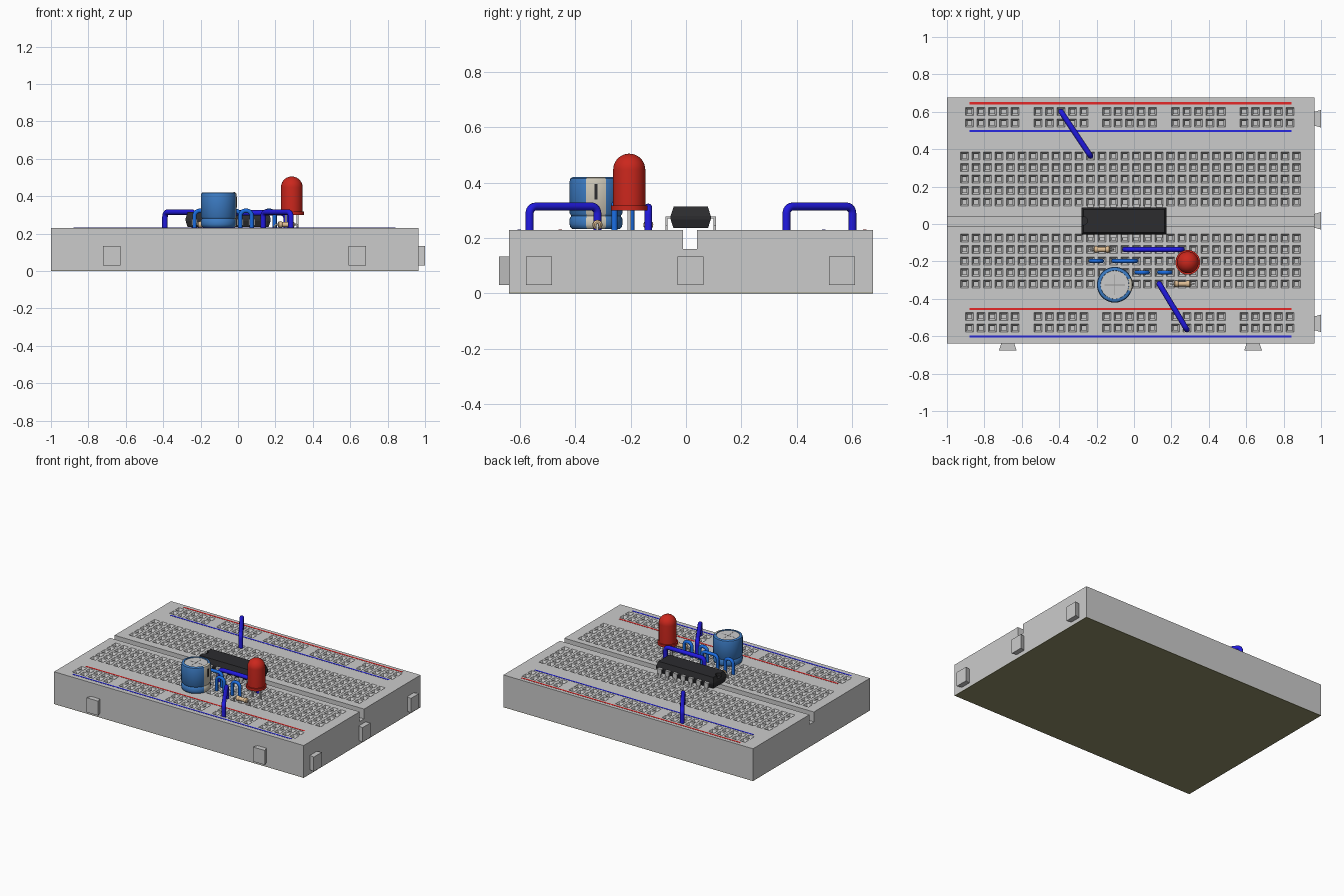
import bpy, bmesh
from math import radians, sin, cos, pi
from mathutils import Vector

if "Cube" in bpy.data.objects:
    bpy.data.objects.remove(bpy.data.objects["Cube"])

X0, X1, Y0, Y1, H = -1.0, 0.965, -0.64, 0.675, 0.23   # board extents
P = 0.0612                                            # hole pitch
ROW = {c: 0.363 - P * i for i, c in enumerate("abcde")}
ROW.update({c: -0.075 - P * i for i, c in enumerate("fghij")})


def col(n):
    return 0.869 - P * (n - 1)


def rail(k):
    return -0.88 + P * k


def mat(name, *rgb):
    m = bpy.data.materials.new(name)
    m.diffuse_color = (*rgb, 1)
    m.use_nodes = True
    m.node_tree.nodes["Principled BSDF"].inputs["Base Color"].default_value = m.diffuse_color
    return m


RED = mat("red_print", 0.8, 0.02, 0.02)
BLUE = mat("blue_print", 0.02, 0.02, 0.75)
WIRE = mat("dark_blue", 0.015, 0.01, 0.75)
WIRE2 = mat("light_blue", 0.01, 0.15, 0.75)
CAN = mat("can_blue", 0.045, 0.2, 0.55)
STRIPE = mat("stripe_beige", 0.62, 0.58, 0.48)
BLACK = mat("black", 0.025, 0.025, 0.028)
LED = mat("led_red", 0.6, 0.02, 0.012)
TAN = mat("resistor_tan", 0.75, 0.52, 0.3)
BACK = mat("backing_olive", 0.28, 0.27, 0.14)


def finish(bm, name, m=None, smooth=False):
    bmesh.ops.remove_doubles(bm, verts=bm.verts, dist=1e-5)
    me = bpy.data.meshes.new(name)
    bm.to_mesh(me)
    bm.free()
    ob = bpy.data.objects.new(name, me)
    bpy.context.collection.objects.link(ob)
    if m:
        me.materials.append(m)
    if smooth:
        bpy.ops.object.select_all(action='DESELECT')
        bpy.context.view_layer.objects.active = ob
        ob.select_set(True)
        bpy.ops.object.shade_smooth_by_angle(angle=radians(35))
    return ob


def face(bm, pts):
    bm.faces.new([bm.verts.new(p) for p in pts])


def rect(x0, x1, y0, y1, z):
    return [(x0, y0, z), (x1, y0, z), (x1, y1, z), (x0, y1, z)]


def loft(bm, rings, caps=True):
    # rings run counter-clockwise seen from above, lowest first
    for a, b in zip(rings, rings[1:]):
        n = len(a)
        for k in range(n):
            j = (k + 1) % n
            face(bm, [a[k], a[j], b[j], b[k]])
    if caps:
        face(bm, rings[0][::-1])
        face(bm, rings[-1])


def box(name, x0, x1, y0, y1, z0, z1, m=None):
    bm = bmesh.new()
    loft(bm, [rect(x0, x1, y0, y1, z0), rect(x0, x1, y0, y1, z1)])
    return finish(bm, name, m)


def lathe(name, prof, loc, m=None, n=40, start=0.0, sweep=2 * pi):
    bm = bmesh.new()
    for i in range(n):
        a, b = (start + sweep * t / n for t in (i, i + 1))
        for (r, z), (s, w) in zip(prof, prof[1:]):
            q = [(r * cos(a), r * sin(a), z), (r * cos(b), r * sin(b), z),
                 (s * cos(b), s * sin(b), w), (s * cos(a), s * sin(a), w)]
            if r == 0:
                q.pop(1)
            elif s == 0:
                q.pop(3)
            face(bm, q)
    ob = finish(bm, name, m, True)
    ob.location = loc
    return ob


def wire(name, p, q, top, r, bend, m=None, bottom=0.15):
    # staple-shaped lead with rounded corners
    p, q = Vector((*p, 0)), Vector((*q, 0))
    d, up = (q - p).normalized(), Vector((0, 0, 1))
    pts = [p + up * bottom]
    for base, s in ((p, 1), (q, -1)):
        arc = [base + d * s * bend * (1 - cos(a)) + up * (top - bend + bend * sin(a))
               for a in (i * pi / 12 for i in range(7))]
        pts += arc if s > 0 else arc[::-1]
    pts.append(q + up * bottom)
    cu = bpy.data.curves.new(name, 'CURVE')
    cu.dimensions = '3D'
    cu.bevel_depth, cu.bevel_resolution, cu.use_fill_caps = r, 3, True
    sp = cu.splines.new('POLY')
    sp.points.add(len(pts) - 1)
    for sp_pt, v in zip(sp.points, pts):
        sp_pt.co = (*v, 1)
    if m:
        cu.materials.append(m)
    bpy.context.collection.objects.link(bpy.data.objects.new(name, cu))


# Board: grooved end profile swept along x, top faces built with square funnel holes
bm = bmesh.new()
prof = [(Y0, 0.003), (Y1, 0.003), (Y1, H), (0.04, H), (0.04, 0.16), (-0.01, 0.16), (-0.01, H), (Y0, H)]
face(bm, [(X1, *p) for p in prof])
face(bm, [(X0, *p) for p in prof[::-1]])
for k in (0, 1, 3, 4, 5, 7):
    p, q = prof[k], prof[(k + 1) % 8]
    face(bm, [(X1, *p), (X0, *p), (X0, *q), (X1, *q)])


def breaks(lo, centres, hi, h=0.0215):
    return [lo] + [c + s for c in sorted(centres) for s in (-h, h)] + [hi]


def band(y0, y1, rows, cols):
    xs, ys = breaks(X0, cols, X1), breaks(y0, rows, y1)
    for i, (a, b) in enumerate(zip(xs, xs[1:])):
        for j, (c, d) in enumerate(zip(ys, ys[1:])):
            if i % 2 and j % 2:
                t = 0.0105
                rings = [rect(a, b, c, d, H)] + [rect(a + t, b - t, c + t, d - t, H - z) for z in (0.018, 0.11)]
                loft(bm, rings, caps=False)
                face(bm, rings[-1])
            else:
                face(bm, rect(a, b, c, d, H))


columns = [col(n) for n in range(1, 31)]
rail_cols = [rail(g * 6 + k) for g in range(5) for k in range(5)]
band(Y0, -0.41, (-0.556, -0.495), rail_cols)
band(-0.41, -0.01, [ROW[c] for c in "fghij"], columns)
band(0.04, 0.45, [ROW[c] for c in "abcde"], columns)
band(0.45, Y1, (0.54, 0.601), rail_cols)
finish(bm, "board")
box("backing_sheet", X0, X1, Y0, Y1, 0, 0.003, BACK)

# Dovetail tabs on the right end and the front
for i, y in enumerate((-0.531, 0.017, 0.563)):
    bm = bmesh.new()
    loft(bm, [[(X1, y - 0.037, z), (1.0, y - 0.047, z), (1.0, y + 0.047, z), (X1, y + 0.037, z)]
              for z in (0.03, 0.133)])
    finish(bm, f"right_tab_{i}")
for i, x in enumerate((-0.675, 0.637)):
    bm = bmesh.new()
    loft(bm, [[(x - 0.047, -0.675, z), (x + 0.047, -0.675, z), (x + 0.035, Y0, z), (x - 0.035, Y0, z)]
              for z in (0.03, 0.133)])
    finish(bm, f"front_tab_{i}")

# Coloured power rail lines
for i, (y, m) in enumerate(((0.645, RED), (0.497, BLUE), (-0.454, RED), (-0.602, BLUE))):
    box(f"rail_line_{i}", -0.88, 0.843, y - 0.006, y + 0.006, H - 0.001, H + 0.001, m)

# Chip body with drafted sides and an end notch
cx, cy = -0.053, 0.017
bm = bmesh.new()
loft(bm, [rect(cx - 0.227 + t, cx + 0.227 - t, cy - 0.0725 + t, cy + 0.0725 - t, z)
          for z, t in ((0.236, 0.01), (0.268, 0), (0.28, 0), (0.314, 0.011))])
chip = finish(bm, "chip_body", BLACK)
cutter = lathe("notch_cutter", [(0, 0.29), (0.022, 0.29), (0.022, 0.34), (0, 0.34)], (cx - 0.218, cy, 0), BLACK, 24)
cutter.hide_render = True
cutter.hide_set(True)
mod = chip.modifiers.new("notch", 'BOOLEAN')
mod.operation, mod.object = 'DIFFERENCE', cutter

# Chip pins, seven per side: shoulder, wide upper leg, narrow tip
bm = bmesh.new()
for n in range(13, 20):
    x = col(n)
    for s in (-1, 1):
        for w, a, b, z0, z1 in ((0.017, 0.065, 0.091, 0.27, 0.278), (0.017, 0.083, 0.091, 0.243, 0.27),
                                (0.008, 0.083, 0.091, 0.15, 0.243)):
            ya, yb = sorted((cy + s * a, cy + s * b))
            loft(bm, [rect(x - w, x + w, ya, yb, z) for z in (z0, z1)])
finish(bm, "chip_pins")

# Capacitor: crimped sleeve, beige stripe with dark mark, scored metal top
cap = (-0.103, -0.325, 0)
sleeve = [(0.085, 0.233), (0.093, 0.24), (0.0955, 0.25), (0.0955, 0.27), (0.089, 0.28), (0.0955, 0.29),
          (0.0955, 0.405), (0.092, 0.416), (0.085, 0.42), (0.076, 0.42)]
lathe("capacitor_sleeve", [(0, 0.233)] + sleeve + [(0.075, 0.413), (0, 0.413)], cap, CAN, 48)
lathe("capacitor_stripe", [(r + 0.0008, z + (0.0008 if z > 0.4 else 0)) for r, z in sleeve], cap, STRIPE, 8,
      radians(-22), radians(44))
lathe("capacitor_top", [(0.0755, 0.412), (0.0755, 0.415), (0, 0.415)], cap, None, 48)
box("capacitor_mark", cap[0] + 0.09, cap[0] + 0.0972, cap[1] - 0.006, cap[1] + 0.006, 0.34, 0.395, BLACK)
score = mat("score_grey", 0.3, 0.3, 0.3)
for i, (a, b) in enumerate(((0.055, 0.0025), (0.0025, 0.055))):
    box(f"capacitor_score_{i}", cap[0] - a, cap[0] + a, cap[1] - b, cap[1] + b, 0.414, 0.4156, score)

# LED: flanged dome on two leads
dome = [(0.058 * cos(a), 0.447 + 0.058 * sin(a)) for a in (i * pi / 20 for i in range(10))]
lx, ly = (col(10) + col(11)) / 2, -0.205
lathe("led_lens", [(0, 0.299), (0.066, 0.299), (0.066, 0.317), (0.058, 0.317)] + dome + [(0, 0.505)],
      (lx, ly, 0), LED)
for s in (-1, 1):
    box(f"led_lead_{'left' if s < 0 else 'right'}", lx + s * P / 2 - 0.006, lx + s * P / 2 + 0.006,
        ly - 0.006, ly + 0.006, 0.15, 0.305)

# Resistors: dumbbell bodies on bent leads
half = [(0.011, -0.044), (0.017, -0.039), (0.018, -0.03), (0.0165, -0.024), (0.0135, -0.02)]
bulb = [(0, -0.044)] + half + [(r, -z) for r, z in half[::-1]] + [(0, 0.044)]
for i, (n, c) in enumerate(((18, "g"), (11, "j"))):
    body = lathe(f"resistor_body_{i}", bulb, (col(n), ROW[c], 0.248), TAN, 20)
    body.rotation_euler.y = pi / 2
    wire(f"resistor_leads_{i}", (col(n + 1), ROW[c]), (col(n - 1), ROW[c]), 0.248, 0.005, 0.01)

# Long jumper wires
wire("jumper_back", (rail(8), 0.601), (col(19), ROW["a"]), 0.314, 0.0148, 0.025, WIRE)
wire("jumper_front", (col(13), ROW["j"]), (rail(19), -0.565), 0.314, 0.0148, 0.025, WIRE)
wire("jumper_chip", (col(16), ROW["g"]), (col(11), ROW["g"]), 0.31, 0.0148, 0.025, WIRE)

# Short jumper wires
for i, (a, b, c) in enumerate(((19, 18, "h"), (17, 15, "h"), (15, 14, "i"), (13, 12, "i"))):
    wire(f"short_jumper_{i}", (col(a), ROW[c]), (col(b), ROW[c]), 0.322, 0.0115, 0.028, WIRE2)
